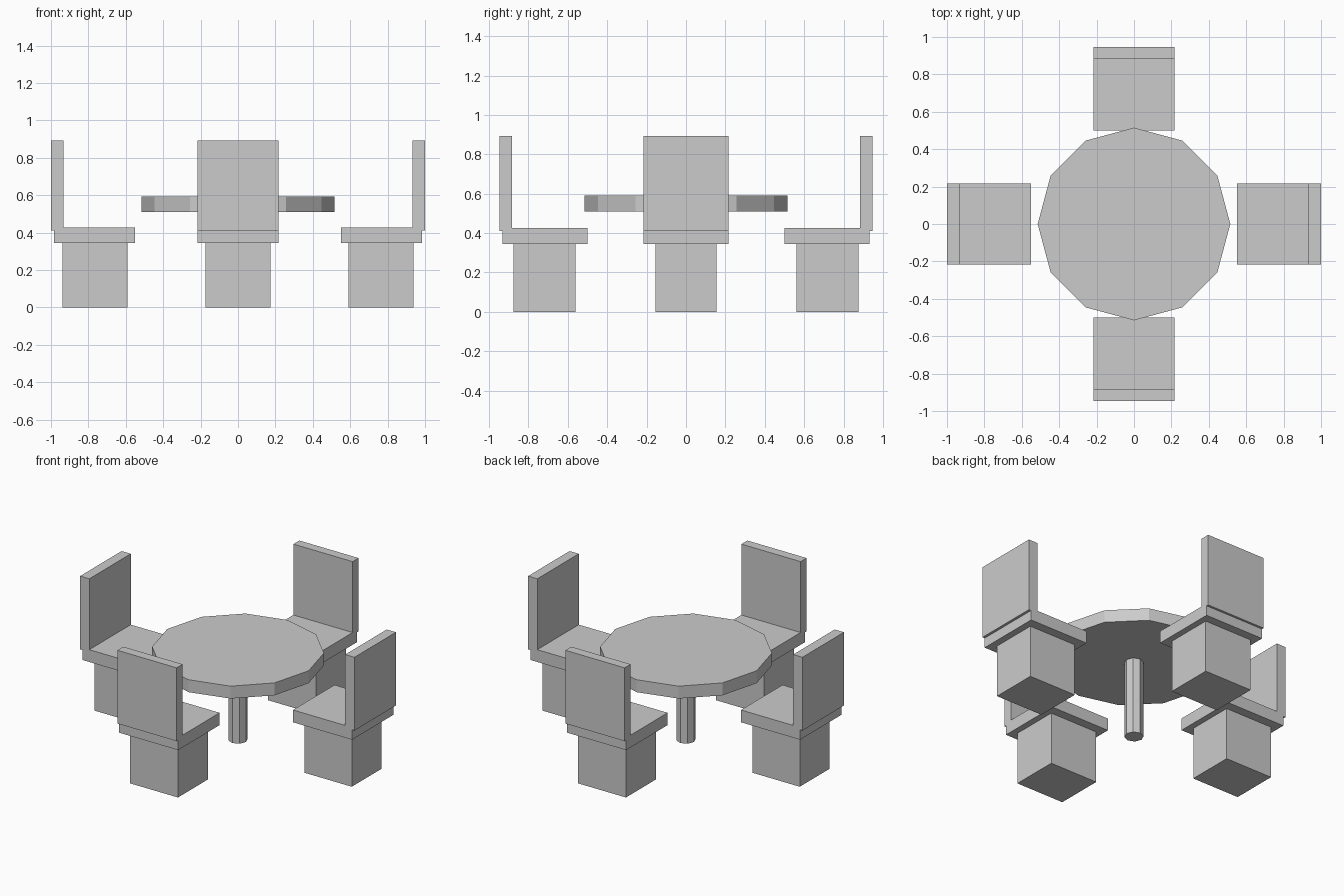
import bpy
import bmesh

if "Cube" in bpy.data.objects:
    bpy.data.objects.remove(bpy.data.objects["Cube"])


def make_object(name, bm):
    mesh = bpy.data.meshes.new(name)
    bm.to_mesh(mesh)
    bm.free()
    obj = bpy.data.objects.new(name, mesh)
    bpy.context.collection.objects.link(obj)
    return obj


def box(name, x, y, z):
    """Box from (min, max) ranges along each axis."""
    bm = bmesh.new()
    bmesh.ops.create_cube(bm, size=1)
    for v in bm.verts:
        v.co = [r[0] + (c + 0.5) * (r[1] - r[0]) for r, c in zip((x, y, z), v.co)]
    return make_object(name, bm)


def prism(name, sides, radius, z0, z1):
    """Upright prism with a corner on the y axis."""
    bm = bmesh.new()
    bmesh.ops.create_cone(bm, cap_ends=True, segments=sides, radius1=radius,
                          radius2=radius, depth=z1 - z0)
    bmesh.ops.translate(bm, verts=bm.verts, vec=(0, 0, (z0 + z1) / 2))
    return make_object(name, bm)


# Table: twelve-sided top on a slim pedestal
prism("table_top", 12, 0.515, 0.51, 0.592)
prism("table_pedestal", 8, 0.058, 0.0, 0.52)

# Chair parts: (name, outward range on x chairs, on y chairs,
#               half width on x chairs, on y chairs, height range)
PARTS = [
    ("base", (0.592, 0.938), (0.56, 0.875), 0.155, 0.175, (0.0, 0.345)),
    ("seat", (0.552, 0.983), (0.50, 0.932), 0.216, 0.216, (0.345, 0.426)),
    ("backrest", (0.933, 1.0), (0.885, 0.947), 0.216, 0.216, (0.41, 0.893)),
]


def signed(r, s):
    return tuple(sorted((s * r[0], s * r[1])))


# Four chairs facing the table
for part, out_x, out_y, half_x, half_y, z in PARTS:
    for side, s in (("left", -1), ("right", 1)):
        box(f"{side}_chair_{part}", signed(out_x, s), (-half_x, half_x), z)
    for side, s in (("front", -1), ("back", 1)):
        box(f"{side}_chair_{part}", (-half_y, half_y), signed(out_y, s), z)
